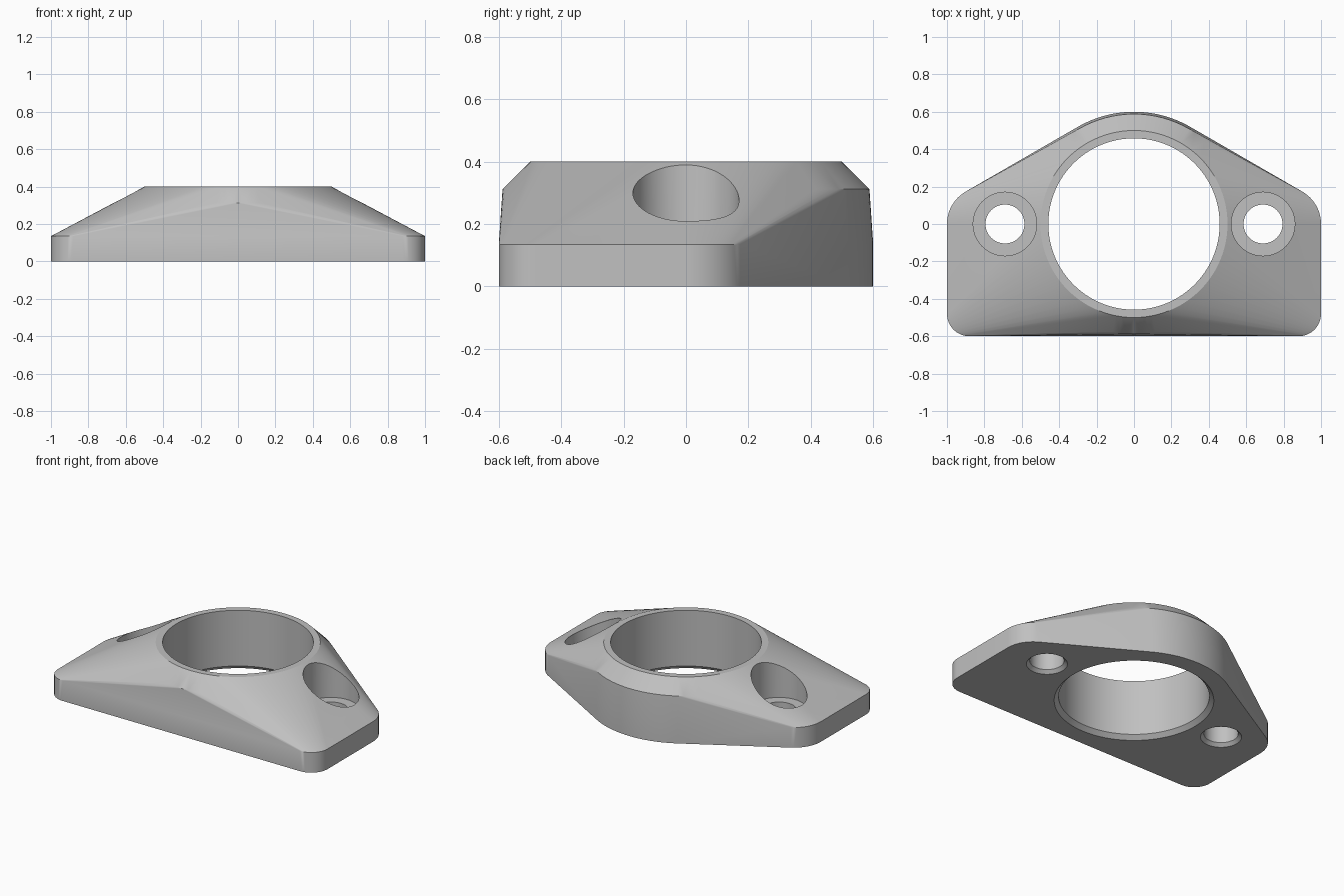
import bpy, bmesh, math

if "Cube" in bpy.data.objects:
    bpy.data.objects.remove(bpy.data.objects["Cube"], do_unlink=True)

grey = bpy.data.materials.new("plain grey")
grey.use_nodes = True
colour = (0.53, 0.53, 0.53, 1)
grey.diffuse_color = colour
grey.node_tree.nodes["Principled BSDF"].inputs["Base Color"].default_value = colour


def make_object(name, bm):
    mesh = bpy.data.meshes.new(name)
    bm.to_mesh(mesh)
    bm.free()
    mesh.materials.append(grey)
    obj = bpy.data.objects.new(name, mesh)
    bpy.context.collection.objects.link(obj)
    return obj


def arc(cx, cy, radius, start, end, steps):
    angles = [math.radians(start + (end - start) * i / steps) for i in range(steps + 1)]
    return [(cx + radius * math.cos(a), cy + radius * math.sin(a)) for a in angles]


def lathe(name, x, profile, sides=96):
    """Closed solid turned around a vertical axis from (radius, z) pairs."""
    bm = bmesh.new()
    rings = []
    for radius, z in profile:
        rings.append([bm.verts.new((x + radius * math.cos(math.tau * i / sides),
                                    radius * math.sin(math.tau * i / sides), z))
                      for i in range(sides)])
    for low, high in zip(rings, rings[1:]):
        for i in range(sides):
            j = (i + 1) % sides
            bm.faces.new((low[i], low[j], high[j], high[i]))
    bm.faces.new(rings[0][::-1])
    bm.faces.new(rings[-1])
    bmesh.ops.recalc_face_normals(bm, faces=bm.faces)
    obj = make_object(name, bm)
    obj.hide_render = True
    return obj


# Flange outline: round back, rounded ends and front corners
half = arc(0.88, -0.48, 0.12, -90, 0, 12) + arc(0.8, 0, 0.2, 0, 60, 12)
outline = half + arc(0, 0, 0.6, 60, 120, 24) + [(-x, y) for x, y in reversed(half)]

# Body: hull of the flange slab and the chamfered collar
bm = bmesh.new()
for z in (0, 0.135):
    for x, y in outline:
        bm.verts.new((x, y, z))
for radius, z in ((0.588, 0.312), (0.5, 0.4)):
    for x, y in arc(0, 0, radius, 0, 360, 96)[:-1]:
        bm.verts.new((x, y, z))
hull = bmesh.ops.convex_hull(bm, input=bm.verts)
loose = [v for v in bm.verts if not v.link_faces]
bmesh.ops.delete(bm, geom=loose, context='VERTS')
bmesh.ops.dissolve_limit(bm, angle_limit=0.002, verts=bm.verts, edges=bm.edges)
bmesh.ops.recalc_face_normals(bm, faces=bm.faces)
body = make_object("flange_body", bm)

# Central bore and the two counterbored bolt holes, chamfered underneath
cutters = [lathe("bore_cutter", 0, [(0.51, -0.025), (0.458, 0.027), (0.458, 0.6)])]
for side, x in (("left", 0.69), ("right", -0.69)):
    cutters.append(lathe(side + "_bolt_cutter", x,
                         [(0.145, -0.02), (0.104, 0.021), (0.104, 0.135),
                          (0.17, 0.135), (0.17, 0.6)], 64))

bpy.ops.object.select_all(action='DESELECT')
bpy.context.view_layer.objects.active = body
body.select_set(True)
for cutter in cutters:
    mod = body.modifiers.new(cutter.name, 'BOOLEAN')
    mod.operation = 'DIFFERENCE'
    mod.solver = 'EXACT'
    mod.object = cutter
    bpy.ops.object.modifier_apply(modifier=mod.name)
for cutter in cutters:
    bpy.data.objects.remove(cutter, do_unlink=True)

bpy.ops.object.shade_smooth_by_angle(angle=math.radians(22))
